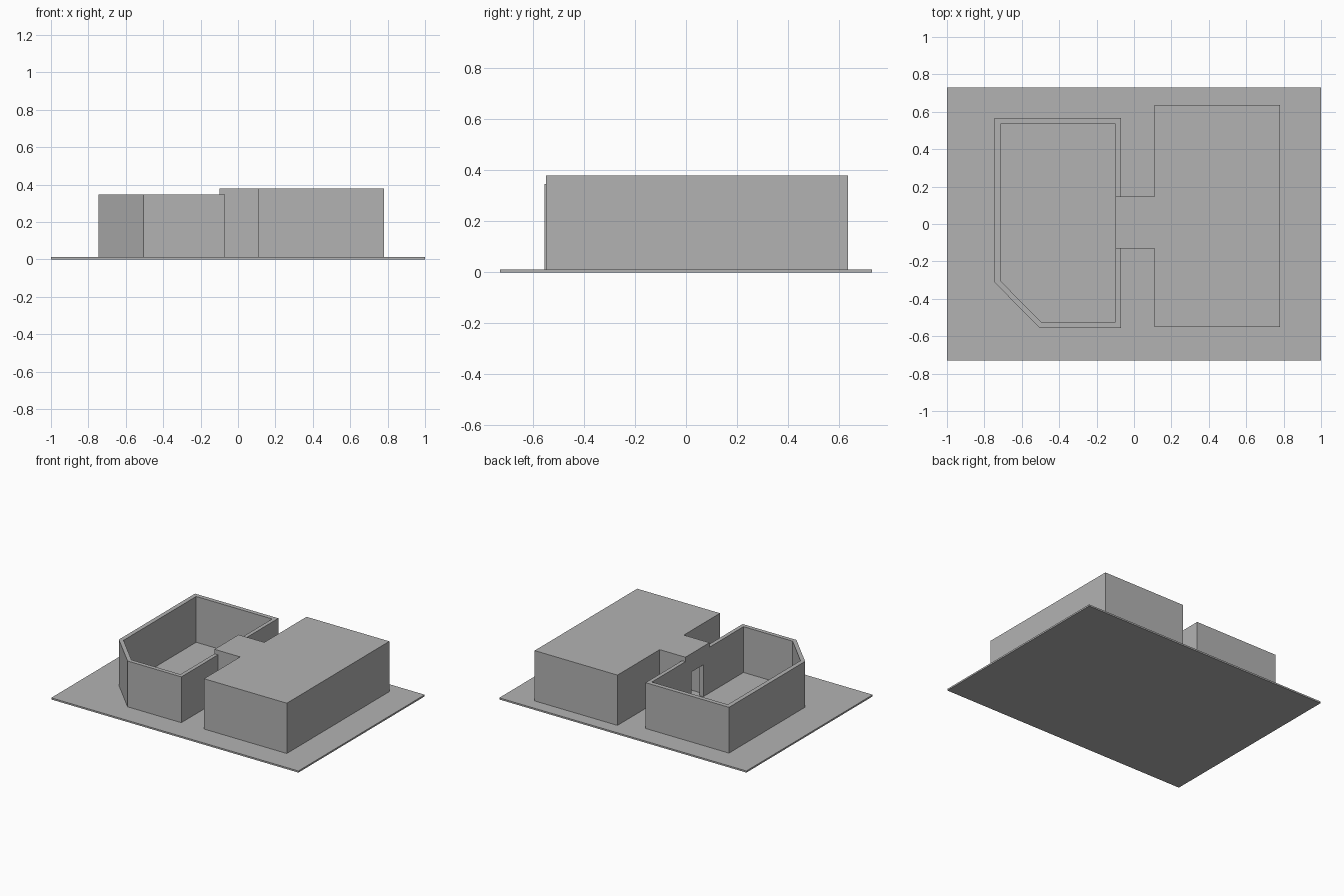
import bpy
import bmesh

old = bpy.data.objects.get("Cube")
if old:
    bpy.data.objects.remove(old, do_unlink=True)

grey = bpy.data.materials.new("plain grey")
grey.use_nodes = True
GREY = (0.45, 0.45, 0.45, 1)
grey.diffuse_color = GREY
grey.node_tree.nodes["Principled BSDF"].inputs["Base Color"].default_value = GREY

BASE, YARD_TOP, ROOF = 0.012, 0.347, 0.38
ROOF_THICK = 0.006


def prism(name, outline, z0, z1, hole=None):
    """Extrude an outline; a matching hole outline turns it into a ring of walls."""
    bm = bmesh.new()
    n = len(outline)
    rings = [[bm.verts.new((x, y, z)) for x, y in loop]
             for loop in ([outline, hole] if hole else [outline]) for z in (z0, z1)]
    for k in range(0, len(rings), 2):
        for i in range(n):
            j = (i + 1) % n
            bm.faces.new((rings[k][i], rings[k][j], rings[k + 1][j], rings[k + 1][i]))
    for level in (0, 1):
        if hole:
            a, b = rings[level], rings[level + 2]
            for i in range(n):
                j = (i + 1) % n
                bm.faces.new((a[i], a[j], b[j], b[i]))
        else:
            bm.faces.new(rings[level])
    bmesh.ops.recalc_face_normals(bm, faces=bm.faces)
    mesh = bpy.data.meshes.new(name)
    bm.to_mesh(mesh)
    bm.free()
    mesh.materials.append(grey)
    obj = bpy.data.objects.new(name, mesh)
    bpy.context.scene.collection.objects.link(obj)
    return obj


def box(name, x0, x1, y0, y1, z0, z1):
    return prism(name, [(x0, y0), (x1, y0), (x1, y1), (x0, y1)], z0, z1)


def cut(obj, cutter):
    mod = obj.modifiers.new("opening", "BOOLEAN")
    mod.operation, mod.solver, mod.object = "DIFFERENCE", "EXACT", cutter
    cutter.hide_render = True
    cutter.hide_viewport = True
    cutter.display_type = "WIRE"


# Ground slab
box("ground_slab", -1, 1, -0.73, 0.73, 0, BASE)

# Open courtyard with one clipped corner
yard_outer = [(-0.745, -0.313), (-0.505, -0.555), (-0.07, -0.555),
              (-0.07, 0.567), (-0.745, 0.567)]
yard_inner = [(-0.713, -0.305), (-0.495, -0.525), (-0.098, -0.525),
              (-0.098, 0.535), (-0.713, 0.535)]
yard = prism("courtyard_walls", yard_outer, BASE, YARD_TOP, yard_inner)

# Hall joined to the courtyard by a passage, hollow inside
hall_outer = [(-0.098, -0.132), (0.11, -0.132), (0.11, -0.55), (0.78, -0.55),
              (0.78, 0.635), (0.11, 0.635), (0.11, 0.147), (-0.098, 0.147)]
hall_inner = [(-0.066, -0.1), (0.142, -0.1), (0.142, -0.518), (0.748, -0.518),
              (0.748, 0.603), (0.142, 0.603), (0.142, 0.115), (-0.066, 0.115)]
hall = prism("hall_walls", hall_outer, BASE, ROOF - ROOF_THICK, hall_inner)
prism("hall_roof", hall_outer, ROOF - ROOF_THICK, ROOF)

# Doorway from courtyard into the passage
door = box("doorway_cutter", -0.15, -0.03, -0.06, 0.075, -0.1, 0.245)
cut(hall, door)
cut(yard, door)
